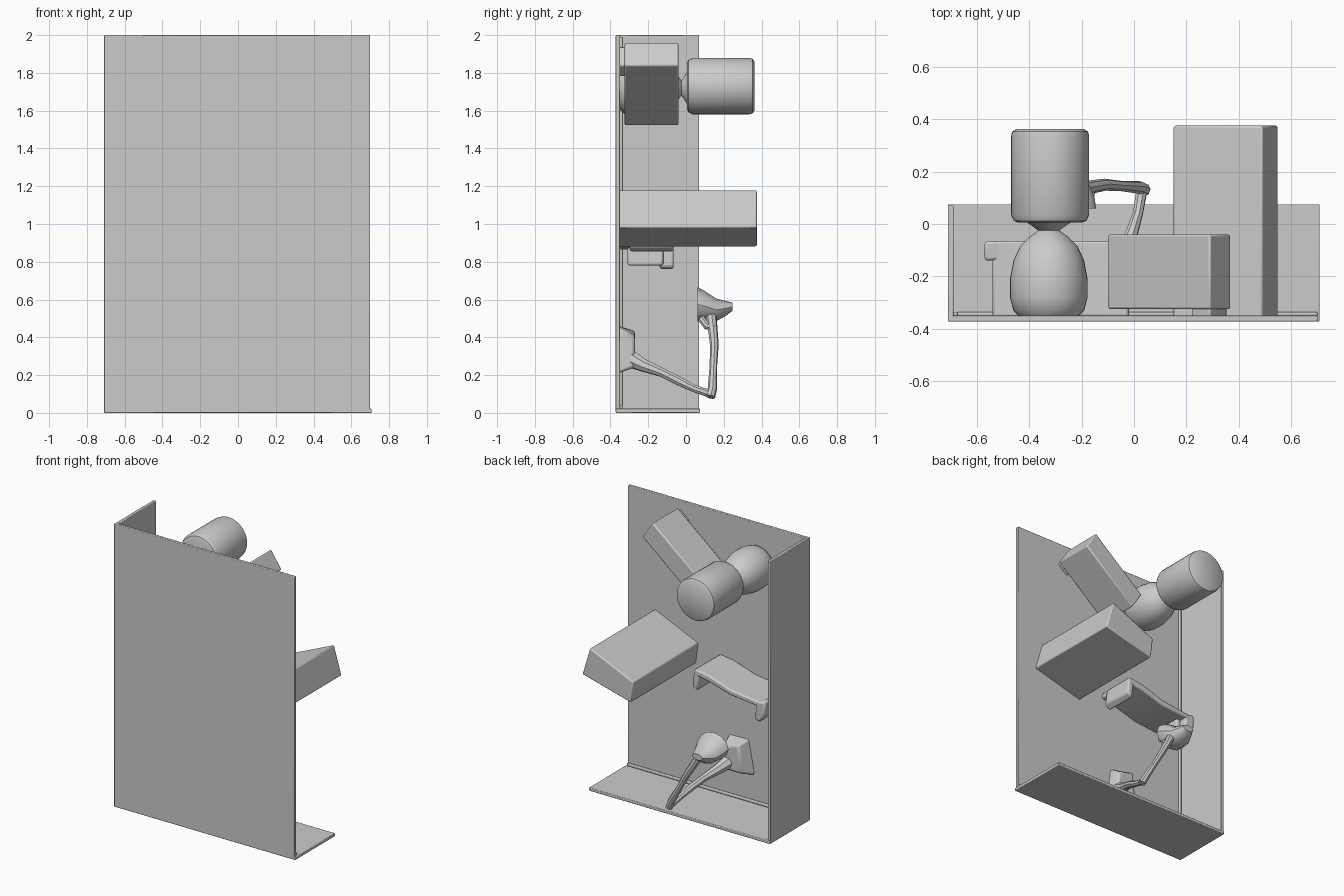
import bpy, bmesh, math
from mathutils import Vector

if "Cube" in bpy.data.objects:
    bpy.data.objects.remove(bpy.data.objects["Cube"])

mat = bpy.data.materials.new("plain grey")
mat.diffuse_color = (0.6, 0.6, 0.6, 1)
mat.use_nodes = True
mat.node_tree.nodes["Principled BSDF"].inputs["Base Color"].default_value = mat.diffuse_color


def finish(name, bm, bevel=0.0, smooth=True):
    """Turn a bmesh into a named object with rounded edges."""
    bmesh.ops.recalc_face_normals(bm, faces=bm.faces)
    mesh = bpy.data.meshes.new(name)
    bm.to_mesh(mesh)
    bm.free()
    ob = bpy.data.objects.new(name, mesh)
    bpy.context.collection.objects.link(ob)
    mesh.materials.append(mat)
    if bevel:
        mod = ob.modifiers.new("rounding", 'BEVEL')
        mod.width, mod.segments = bevel, 2
    if smooth:
        bpy.ops.object.select_all(action='DESELECT')
        bpy.context.view_layer.objects.active = ob
        ob.select_set(True)
        bpy.ops.object.shade_smooth_by_angle(angle=math.radians(35))
    return ob


def loft(name, rings, bevel=0.0):
    """Join matching rings of points and cap both ends."""
    bm = bmesh.new()
    rows = [[bm.verts.new(p) for p in r] for r in rings]
    n = len(rows[0])
    for a, b in zip(rows, rows[1:]):
        for i in range(n):
            bm.faces.new((a[i], a[(i + 1) % n], b[(i + 1) % n], b[i]))
    bm.faces.new(rows[0])
    bm.faces.new(rows[-1])
    return finish(name, bm, bevel)


def prism(name, profile, y0, y1, bevel=0.008):
    """Extrude an x-z outline along y."""
    return loft(name, [[(x, y, z) for x, z in profile] for y in (y0, y1)], bevel)


def box(name, x0, x1, y0, y1, z0, z1, bevel=0.004):
    return prism(name, [(x0, z0), (x1, z0), (x1, z1), (x0, z1)], y0, y1, bevel)


def lathe_y(name, cx, cz, profile, n=40):
    """Turn (radius, y) pairs around an axis running along y."""
    turn = [2 * math.pi * i / n for i in range(n)]
    return loft(name, [[(cx + r * math.cos(t), y, cz + r * math.sin(t)) for t in turn]
                       for r, y in profile])


def rod(name, points, n=8):
    """Tube through (x, y, z, radius) points."""
    pts = [Vector(p[:3]) for p in points]
    rings = []
    for i, p in enumerate(pts):
        d = (pts[min(i + 1, len(pts) - 1)] - pts[max(i - 1, 0)]).normalized()
        u = d.cross(Vector((0.9, 0.1, 0.42))).normalized()
        v = d.cross(u)
        r = points[i][3]
        rings.append([p + r * (math.cos(2 * math.pi * k / n) * u + math.sin(2 * math.pi * k / n) * v)
                      for k in range(n)])
    return loft(name, rings)


# open cabinet: wall panel, one side, floor
box("wall_panel", -0.71, 0.70, -0.372, -0.35, 0, 2)
box("side_panel", -0.71, -0.688, -0.372, 0.07, 0, 2)
box("floor_panel", -0.71, 0.708, -0.372, 0.075, 0, 0.022)
# sloped coves where the panels meet
prism("floor_cove", [(-0.69, 0.02), (0.70, 0.02), (0.70, 0.04), (-0.69, 0.04)], -0.352, -0.335, 0.006)
box("side_cove", -0.69, -0.672, -0.352, -0.335, 0.02, 1.99, 0.006)

# long tilted block
prism("long_block", [(0.15, 1.03), (0.17, 0.88), (0.55, 0.98), (0.49, 1.18)], -0.36, 0.375)

# short tilted block with its wall mount
prism("tilted_block", [(0.37, 1.84), (0.29, 1.96), (-0.10, 1.64), (-0.02, 1.52)], -0.325, -0.04)
prism("block_mount", [(0.355, 1.84), (0.29, 1.94), (0.22, 1.88), (0.285, 1.78)], -0.36, -0.31)

# canister on a rounded, necked base
lathe_y("canister", -0.32, 1.73,
        [(0.12, 0.005), (0.138, 0.012), (0.149, 0.035), (0.149, 0.335), (0.145, 0.352), (0.13, 0.362)])
lathe_y("canister_base", -0.325, 1.72,
        [(0.11, -0.355), (0.135, -0.33), (0.148, -0.28), (0.148, -0.21), (0.135, -0.14),
         (0.11, -0.085), (0.075, -0.05), (0.04, -0.025), (0.06, -0.01), (0.09, 0.01)])

# bracket shelf: sloping plate with a drooping lip at each end
prism("shelf_plate", [(-0.02, 1.0), (-0.13, 0.985), (-0.30, 0.93), (-0.54, 0.90),
                      (-0.54, 0.865), (-0.30, 0.89), (-0.13, 0.94), (-0.02, 0.96)], -0.355, -0.065, 0.01)
prism("shelf_left_lip", [(-0.57, 0.91), (-0.50, 0.90), (-0.49, 0.77), (-0.53, 0.76), (-0.57, 0.82)],
      -0.14, -0.065, 0.012)
prism("shelf_left_wall", [(-0.52, 0.90), (-0.47, 0.90), (-0.46, 0.78), (-0.50, 0.78)], -0.31, -0.12, 0.012)
prism("shelf_right_lip", [(-0.06, 0.99), (-0.015, 1.0), (0.0, 0.88), (-0.04, 0.85)], -0.30, -0.065, 0.012)

# tapered wall bracket of the jointed arm
loft("arm_bracket", [
    [(-0.30, -0.36, 0.21), (-0.06, -0.36, 0.21), (-0.09, -0.36, 0.46), (-0.25, -0.36, 0.46)],
    [(-0.24, -0.27, 0.24), (-0.08, -0.27, 0.24), (-0.10, -0.27, 0.40), (-0.22, -0.27, 0.44)]], 0.015)
# two thin arms meeting at the bottom elbow
rod("lower_arm", [(-0.13, -0.30, 0.29, 0.05), (-0.09, -0.22, 0.25, 0.035), (-0.05, -0.13, 0.215, 0.025),
                  (-0.01, -0.04, 0.17, 0.025), (0.015, 0.04, 0.13, 0.02), (0.03, 0.13, 0.10, 0.022)])
rod("upper_arm", [(0.04, 0.13, 0.085, 0.025), (0.02, 0.14, 0.13, 0.025), (-0.05, 0.145, 0.25, 0.02),
                  (-0.11, 0.15, 0.36, 0.023), (-0.17, 0.14, 0.46, 0.026), (-0.21, 0.13, 0.53, 0.03)])
rod("head_joint", [(-0.16, 0.155, 0.45, 0.018), (-0.17, 0.11, 0.46, 0.02), (-0.19, 0.08, 0.50, 0.02)])

# flared head tapering to a nozzle
lathe = [(0.06, 0.575, 0.115, 0.09), (0.10, 0.565, 0.11, 0.08), (0.16, 0.545, 0.085, 0.06),
         (0.21, 0.553, 0.06, 0.04), (0.245, 0.562, 0.04, 0.022)]
loft("arm_head", [[(-0.26 + rx * math.cos(k * math.pi / 6), y, z + rz * math.sin(k * math.pi / 6))
                   for k in range(12)] for y, z, rx, rz in lathe])
